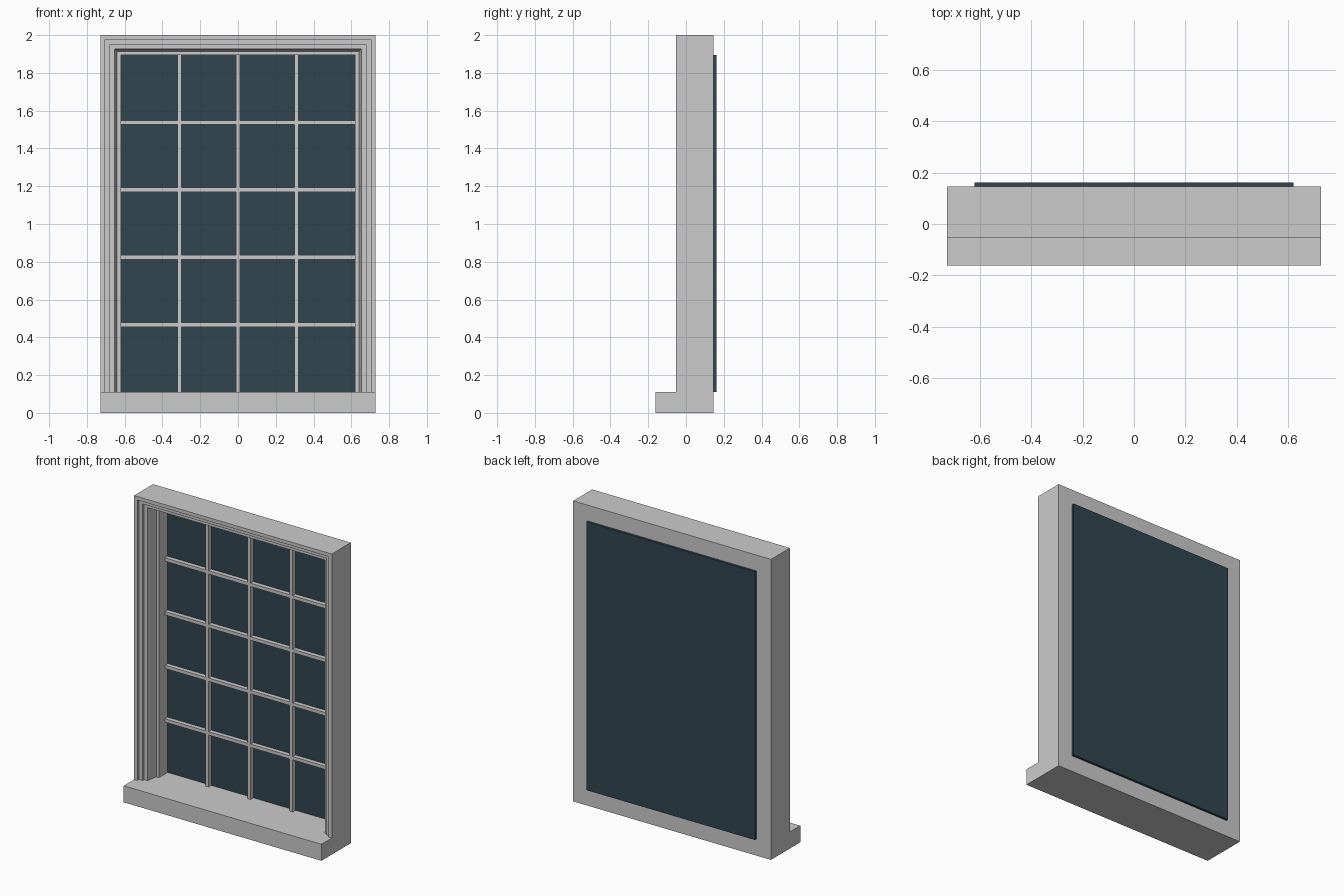
import bpy, bmesh

if "Cube" in bpy.data.objects:
    bpy.data.objects.remove(bpy.data.objects["Cube"])

W, TOP, SILL = 0.728, 2.0, 0.11      # half width, height, sill height
FRONT, BACK = -0.053, 0.146          # frame depth
GX, GTOP = 0.62, 1.895               # glass opening


def make_object(name, bm, mat=None):
    bmesh.ops.recalc_face_normals(bm, faces=bm.faces[:])
    me = bpy.data.meshes.new(name)
    bm.to_mesh(me)
    bm.free()
    ob = bpy.data.objects.new(name, me)
    bpy.context.collection.objects.link(ob)
    if mat:
        me.materials.append(mat)
    return ob


def box(name, x0, x1, y0, y1, z0, z1, mat=None):
    bm = bmesh.new()
    bmesh.ops.create_cube(bm, size=1)
    for v in bm.verts:
        v.co.x = x1 if v.co.x > 0 else x0
        v.co.y = y1 if v.co.y > 0 else y0
        v.co.z = z1 if v.co.z > 0 else z0
    return make_object(name, bm, mat)


# Moulded frame: stepped profile (inset, y) mitred round both jambs and the head
profile = [(0, BACK), (0, FRONT), (0.024, FRONT), (0.024, -0.035),
           (0.051, -0.035), (0.051, -0.02), (0.075, -0.02), (0.088, 0.055),
           (W - GX, 0.055), (W - GX, BACK)]
bm = bmesh.new()
rings = []
for sx, top in ((-1, False), (-1, True), (1, True), (1, False)):
    rings.append([bm.verts.new((sx * (W - i), y,
                                TOP - i * (TOP - GTOP) / (W - GX) if top else SILL))
                  for i, y in profile])
n = len(profile)
for a, b in zip(rings, rings[1:]):
    for k in range(n):
        m = (k + 1) % n
        bm.faces.new((a[k], a[m], b[m], b[k]))
bm.faces.new(rings[0])
bm.faces.new(rings[-1])
make_object("window_frame", bm)

# Projecting sill
box("sill", -W, W, -0.162, BACK, 0, SILL)

# Dark glass pane behind the frame
glass = bpy.data.materials.new("dark_glass")
glass.diffuse_color = (0.03, 0.06, 0.08, 1)
glass.use_nodes = True
glass.node_tree.nodes["Principled BSDF"].inputs["Base Color"].default_value = glass.diffuse_color
box("glass_pane", -GX, GX, BACK, 0.162, SILL, GTOP, glass)

# Glazing bars: 4 columns by 5 rows of panes
half, bar_front = 0.011, 0.116
for i in range(1, 4):
    x = -GX + 2 * GX * i / 4
    box(f"vertical_bar_{i}", x - half, x + half, bar_front, BACK, SILL, GTOP)
for i in range(1, 5):
    z = SILL + (GTOP - SILL) * i / 5
    box(f"horizontal_bar_{i}", -GX, GX, bar_front + 0.001, BACK, z - half, z + half)
